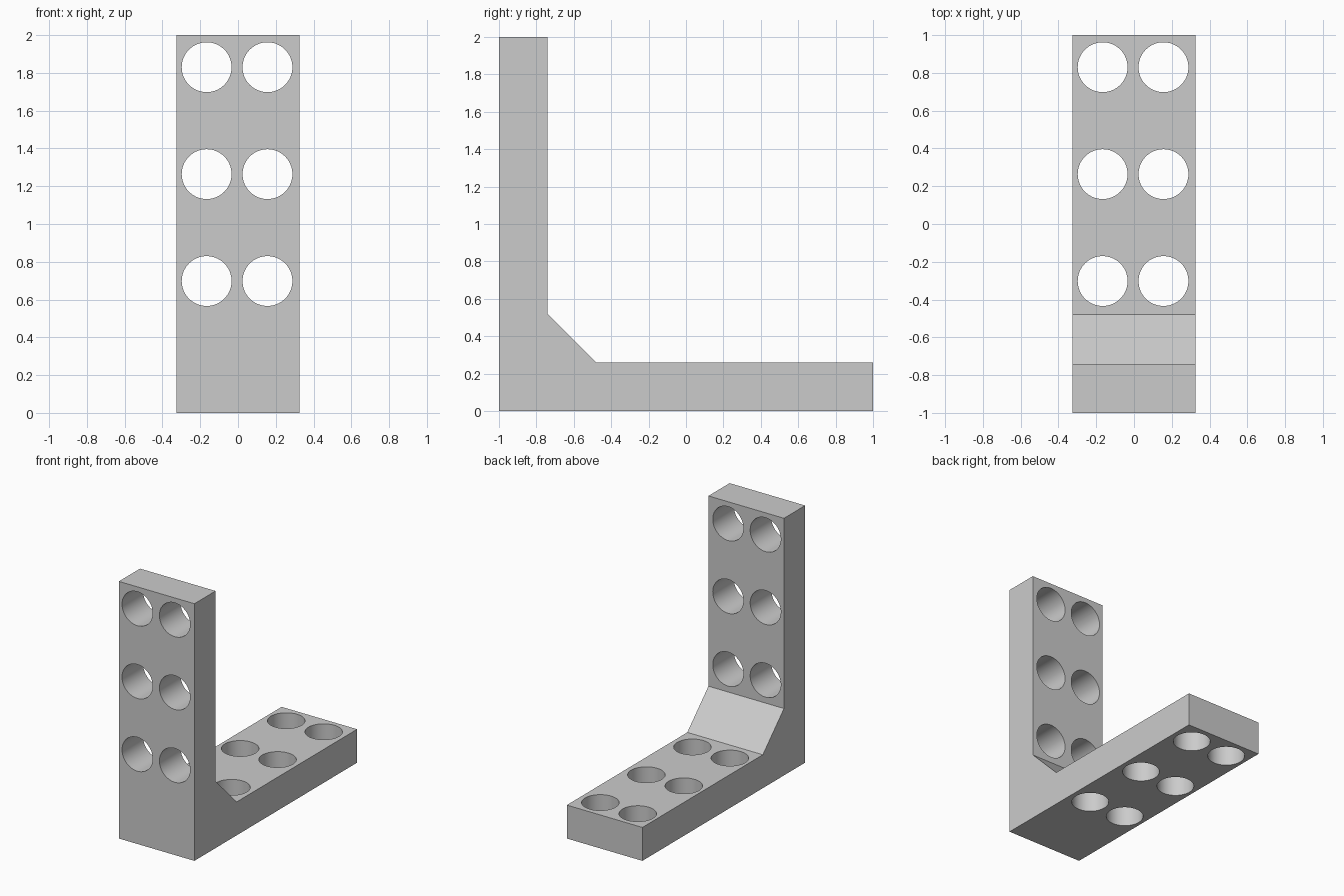
import bpy
import bmesh
from math import radians
from mathutils import Matrix, Vector

cube = bpy.data.objects.get("Cube")
if cube:
    bpy.data.objects.remove(cube, do_unlink=True)

HALF_WIDTH = 0.325
THICK = 0.26
HOLE_RADIUS = 0.132
COLUMNS = (-0.166, 0.156)
ROWS = (0.698, 1.264, 1.83)   # distance along each arm from the outer corner

grey = bpy.data.materials.new("plain grey")
grey.use_nodes = True
colour = (0.6, 0.6, 0.6, 1)
grey.diffuse_color = colour
grey.node_tree.nodes["Principled BSDF"].inputs["Base Color"].default_value = colour


def add_object(name, bm):
    bmesh.ops.recalc_face_normals(bm, faces=bm.faces)
    mesh = bpy.data.meshes.new(name)
    bm.to_mesh(mesh)
    bm.free()
    mesh.materials.append(grey)
    obj = bpy.data.objects.new(name, mesh)
    bpy.context.collection.objects.link(obj)
    return obj


# L-shaped bracket with a sloped inner corner, extruded across its width
profile = [(-1, 0), (1, 0), (1, THICK), (-1 + 2 * THICK, THICK),
           (-1 + THICK, 2 * THICK), (-1 + THICK, 2), (-1, 2)]
bm = bmesh.new()
side = bm.faces.new([bm.verts.new((-HALF_WIDTH, y, z)) for y, z in profile])
ext = bmesh.ops.extrude_face_region(bm, geom=[side])
bmesh.ops.translate(bm, vec=(2 * HALF_WIDTH, 0, 0),
                    verts=[v for v in ext["geom"] if isinstance(v, bmesh.types.BMVert)])
bracket = add_object("angle_bracket", bm)

# Hole cutters: two columns of three through each arm
bm = bmesh.new()
for x in COLUMNS:
    for d in ROWS:
        upright = Matrix.Translation(Vector((x, -1 + THICK / 2, d))) @ Matrix.Rotation(radians(90), 4, "X")
        base = Matrix.Translation(Vector((x, d - 1, THICK / 2)))
        for matrix in (upright, base):
            bmesh.ops.create_cone(bm, cap_ends=True, segments=64, radius1=HOLE_RADIUS,
                                  radius2=HOLE_RADIUS, depth=THICK + 0.1, matrix=matrix)
cutters = add_object("hole_cutters", bm)
cutters.hide_render = True
cutters.hide_viewport = True

# Cut the holes and bake the result
cut = bracket.modifiers.new("holes", "BOOLEAN")
cut.operation = "DIFFERENCE"
cut.solver = "EXACT"
cut.object = cutters
bpy.context.view_layer.objects.active = bracket
bracket.select_set(True)
bpy.ops.object.modifier_apply(modifier=cut.name)
bpy.data.objects.remove(cutters, do_unlink=True)

# Smooth hole walls, crisp edges
bpy.ops.object.shade_smooth_by_angle(angle=radians(30))
